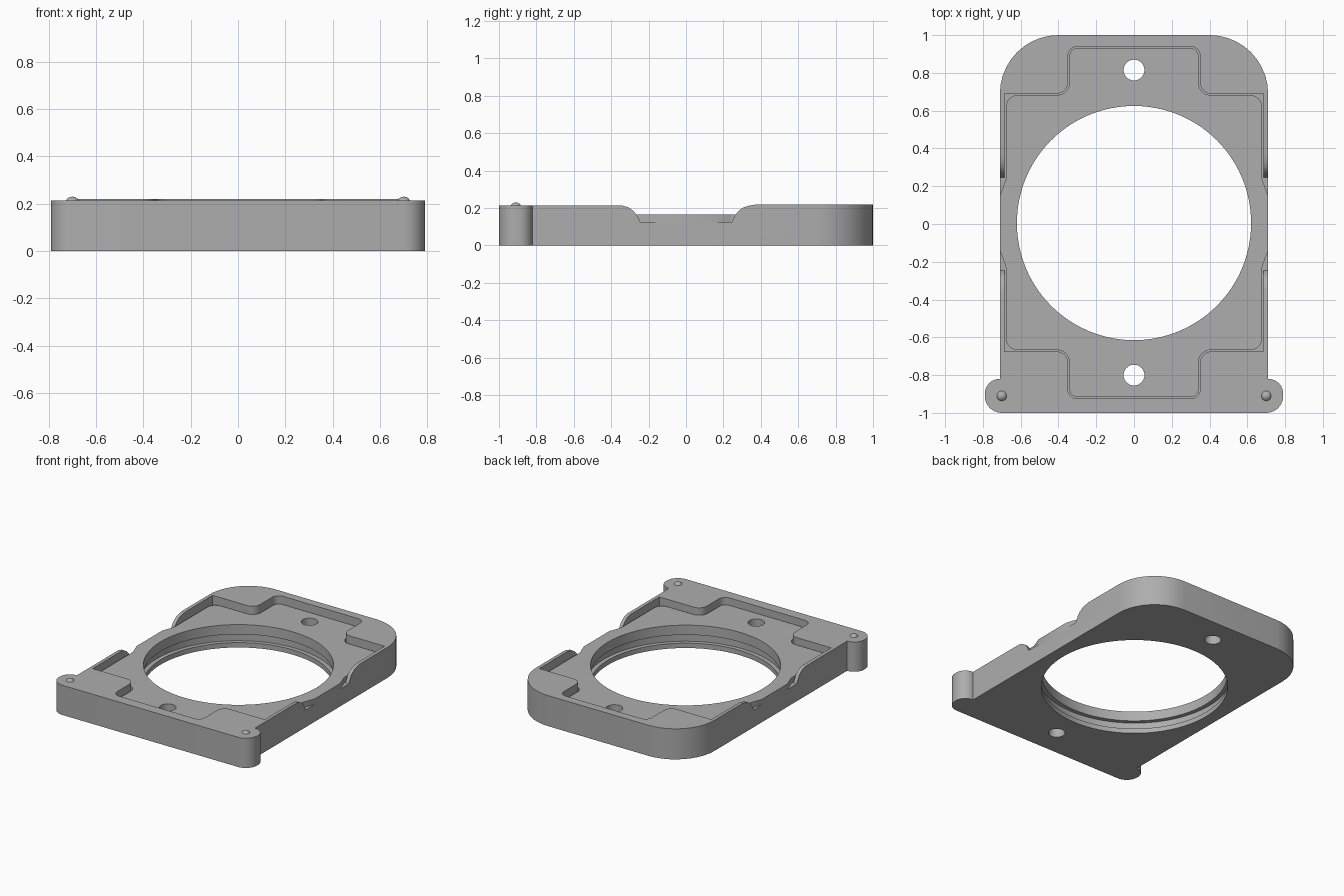
import bpy, bmesh, math
from mathutils import Vector

cube = bpy.data.objects.get("Cube")
if cube:
    bpy.data.objects.remove(cube)

grey = bpy.data.materials.new("plain grey")
grey.use_nodes = True
grey.diffuse_color = (0.42, 0.42, 0.42, 1)
grey.node_tree.nodes["Principled BSDF"].inputs["Base Color"].default_value = grey.diffuse_color


def rounded_outline(half, steps=10):
    """Mirror a right-hand list of (x, y, radius) and round its corners."""
    pts = half + [(-x, y, r) for x, y, r in reversed(half)]
    out = []
    for i, (x, y, r) in enumerate(pts):
        p = Vector((x, y))
        if r == 0:
            out.append(p)
            continue
        a = (Vector(pts[i - 1][:2]) - p).normalized()
        b = (Vector(pts[(i + 1) % len(pts)][:2]) - p).normalized()
        angle = a.angle(b)
        centre = p + (a + b).normalized() * r / math.sin(angle / 2)
        tangent = r / math.tan(angle / 2)
        start, end = p + a * tangent - centre, p + b * tangent - centre
        sweep = start.angle_signed(end)
        for k in range(steps + 1):
            t = -sweep * k / steps
            c, s = math.cos(t), math.sin(t)
            out.append(centre + Vector((c * start.x - s * start.y, s * start.x + c * start.y)))
    return out


def extrude(name, points, shift):
    """Solid made from a flat loop of 3D points moved along shift."""
    bm = bmesh.new()
    face = bm.faces.new([bm.verts.new(p) for p in points])
    top = bmesh.ops.extrude_face_region(bm, geom=[face])["geom"]
    bmesh.ops.translate(bm, vec=shift, verts=[g for g in top if isinstance(g, bmesh.types.BMVert)])
    bmesh.ops.recalc_face_normals(bm, faces=bm.faces)
    mesh = bpy.data.meshes.new(name)
    bm.to_mesh(mesh)
    bm.free()
    obj = bpy.data.objects.new(name, mesh)
    bpy.context.collection.objects.link(obj)
    mesh.materials.append(grey)
    return obj


def prism(name, half, z0, z1):
    return extrude(name, [(p.x, p.y, z0) for p in rounded_outline(half)], (0, 0, z1 - z0))


def disc(name, y, radius, z0, z1, sides):
    ring = [math.tau * i / sides for i in range(sides)]
    return extrude(name, [(radius * math.cos(a), y + radius * math.sin(a), z0) for a in ring],
                   (0, 0, z1 - z0))


def combine(target, other, operation):
    mod = target.modifiers.new(operation, "BOOLEAN")
    mod.operation, mod.solver, mod.object = operation, "EXACT", other
    bpy.context.view_layer.objects.active = target
    bpy.ops.object.modifier_apply(modifier=mod.name)
    bpy.data.objects.remove(other)


# Frame body with rounded back corners and two front ears
body = prism("frame_body", [(0.79, -1, 0.09), (0.79, -0.82, 0.079), (0.71, -0.82, 0),
                            (0.71, 1, 0.31)], 0, 0.22)

# Front half sits very slightly lower
combine(body, prism("front_trim", [(1, -1.2, 0), (1, 0, 0)], 0.214, 0.3), "DIFFERENCE")

# Cross-shaped recess
combine(body, prism("recess", [(0.35, -0.925, 0.05), (0.35, -0.675, 0.06), (0.685, -0.675, 0),
                               (0.685, 0.69, 0), (0.35, 0.69, 0.06), (0.35, 0.94, 0.05)],
                    0.125, 0.3), "DIFFERENCE")

# Side notches with curved shoulders
shoulder = [(0.245, 0.125), (0.265, 0.165), (0.285, 0.188), (0.31, 0.204),
            (0.34, 0.213), (0.38, 0.2201), (0.38, 0.3)]
profile = shoulder + [(-y, z) for y, z in reversed(shoulder)]
combine(body, extrude("side_notch", [(-1, y, z) for y, z in profile], (2, 0, 0)), "DIFFERENCE")

# Raised floor, set in from the recess walls and flaring to the sides
combine(body, prism("raised_floor", [(0.342, -0.917, 0.045), (0.342, -0.667, 0.065),
                                     (0.677, -0.667, 0.06), (0.677, -0.23, 0.08),
                                     (0.71, -0.14, 0), (0.71, 0.15, 0), (0.677, 0.24, 0.08),
                                     (0.677, 0.682, 0.06), (0.342, 0.682, 0.065),
                                     (0.342, 0.932, 0.045)], 0.1, 0.165), "UNION")

# Central opening, its inner groove, and the two screw holes
combine(body, disc("opening", 0.005, 0.62, -0.1, 0.4, 96), "DIFFERENCE")
combine(body, disc("groove", 0.005, 0.65, 0.035, 0.095, 96), "DIFFERENCE")
for y in (-0.8, 0.815):
    combine(body, disc("screw_hole", y, 0.055, -0.1, 0.4, 40), "DIFFERENCE")

# Small domes on the ears
parts = [body]
for side, name in ((1, "left_dome"), (-1, "right_dome")):
    bpy.ops.mesh.primitive_uv_sphere_add(segments=24, ring_count=12, radius=0.03,
                                         location=(side * 0.7, -0.91, 0.2))
    dome = bpy.context.object
    dome.name = name
    dome.data.materials.append(grey)
    parts.append(dome)

# Smooth curved walls, keep edges sharp
for obj in parts:
    bpy.ops.object.select_all(action="DESELECT")
    obj.select_set(True)
    bpy.context.view_layer.objects.active = obj
    bpy.ops.object.shade_smooth_by_angle(angle=math.radians(30))
